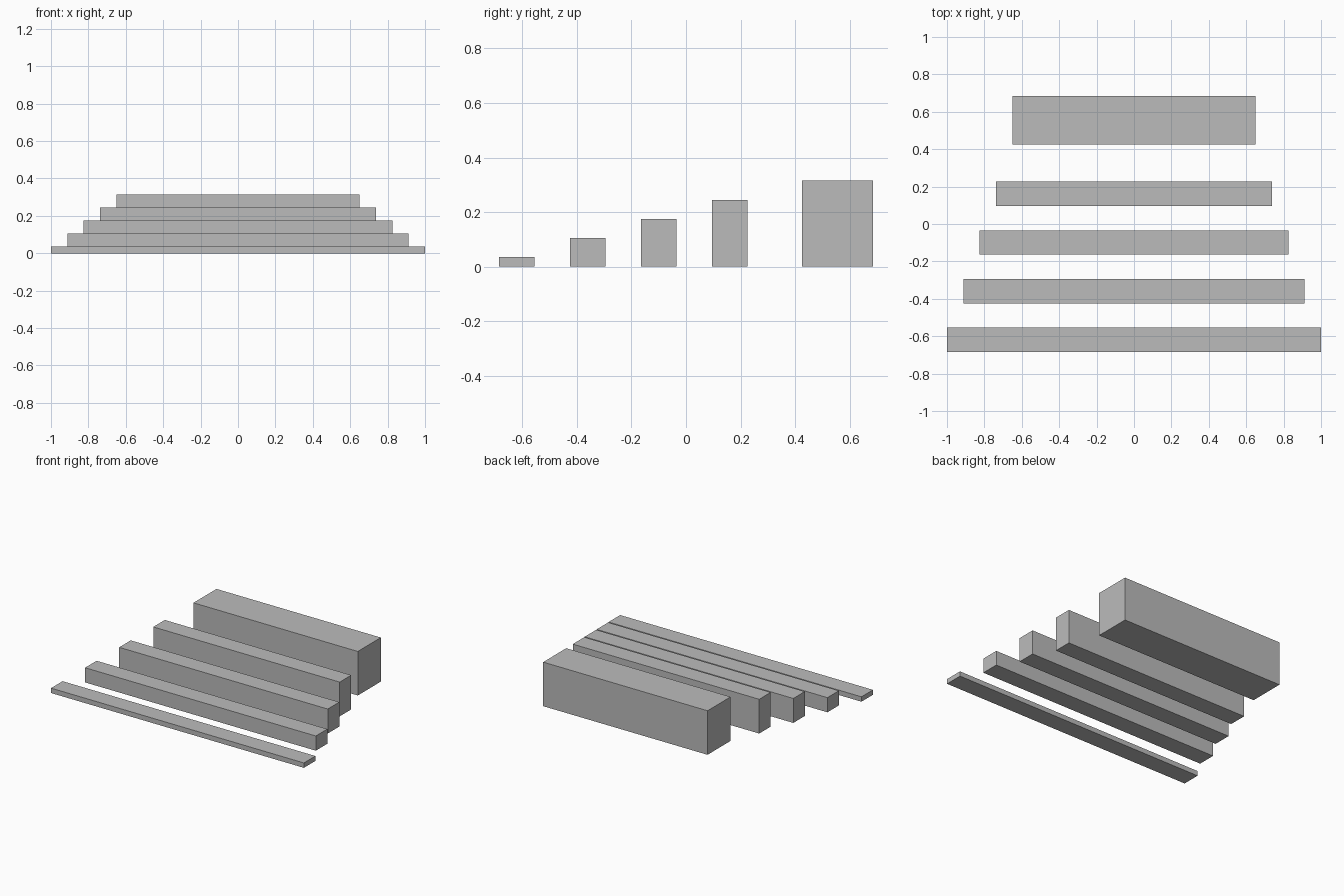
import bpy

cube = bpy.data.objects.get("Cube")
if cube:
    bpy.data.objects.remove(cube, do_unlink=True)

# Single plain grey for every block
grey = bpy.data.materials.new("plain_grey")
grey.use_nodes = True
color = (0.5, 0.5, 0.5, 1.0)
grey.diffuse_color = color
grey.node_tree.nodes["Principled BSDF"].inputs["Base Color"].default_value = color


def block(name, width, y_front, depth, height):
    """Box centred on x, standing on the ground, starting at y_front."""
    bpy.ops.mesh.primitive_cube_add(
        size=1, location=(0, y_front + depth / 2, height / 2))
    obj = bpy.context.object
    obj.name = name
    obj.scale = (width, depth, height)
    bpy.ops.object.transform_apply(location=False, rotation=False, scale=True)
    obj.data.materials.append(grey)


# Four steps, each narrower and taller than the one in front
STEP_DEPTH = 0.13
for i in range(4):
    block(f"step_{i + 1}", 2 - 0.175 * i, -0.684 + 0.26 * i,
          STEP_DEPTH, 0.035 + 0.07 * i)

# Deep top platform at the back
block("top_platform", 1.3, 0.425, 2 * STEP_DEPTH, 0.315)
